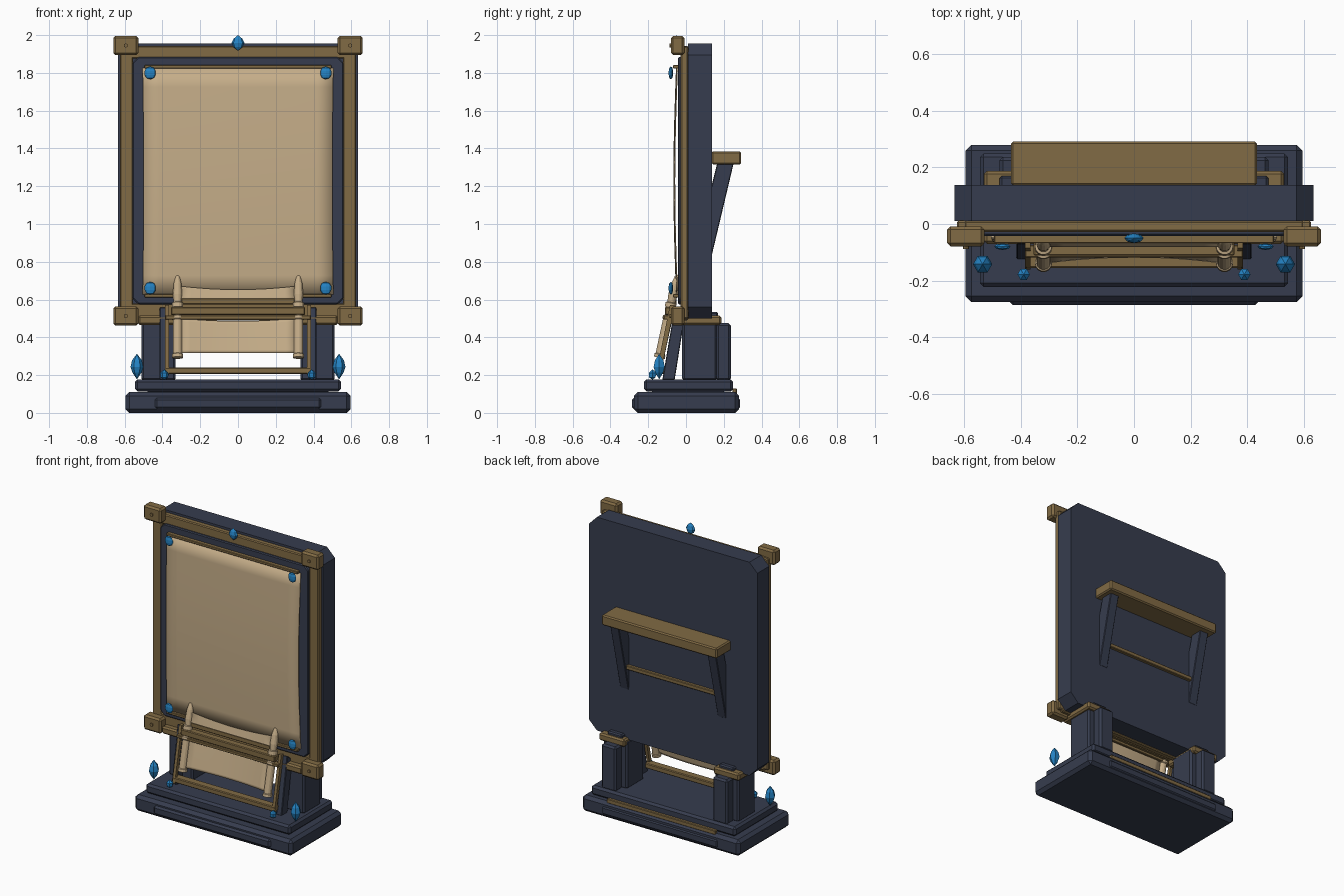
import bpy, bmesh, math
from mathutils import Matrix, Vector

old = bpy.data.objects.get("Cube")
if old:
    bpy.data.objects.remove(old)


def material(name, rgb):
    m = bpy.data.materials.new(name)
    m.use_nodes = True
    m.diffuse_color = (*rgb, 1)
    m.node_tree.nodes["Principled BSDF"].inputs["Base Color"].default_value = (*rgb, 1)
    return m


NAVY = material("dark navy", (0.037, 0.046, 0.077))
GOLD = material("dull gold", (0.22, 0.145, 0.058))
PAPER = material("parchment", (0.56, 0.42, 0.25))
BLUE = material("crystal blue", (0.018, 0.23, 0.56))


def finish(name, bm, mat, bevel=0.0, smooth=False):
    bmesh.ops.recalc_face_normals(bm, faces=bm.faces)
    me = bpy.data.meshes.new(name)
    bm.to_mesh(me)
    bm.free()
    me.materials.append(mat)
    ob = bpy.data.objects.new(name, me)
    bpy.context.collection.objects.link(ob)
    if smooth:
        for p in me.polygons:
            p.use_smooth = True
    if bevel:
        mod = ob.modifiers.new("bevel", "BEVEL")
        mod.width = bevel
        mod.segments = 1
    return ob


def box(name, x, y, z, mat, bevel=0.0):
    bm = bmesh.new()
    bmesh.ops.create_cube(bm, size=1)
    for v in bm.verts:
        v.co = [(r[0] + r[1]) / 2 + c * (r[1] - r[0]) for c, r in zip(v.co, (x, y, z))]
    return finish(name, bm, mat, bevel)


def prism(name, outline, axis, lo, hi, mat, bevel=0.0):
    """Extrude a 2D outline along axis 'x' (outline in y,z) or 'y' (outline in x,z)."""
    bm = bmesh.new()
    put = (lambda a, b, d: (d, a, b)) if axis == "x" else (lambda a, b, d: (a, d, b))
    face = bm.faces.new([bm.verts.new(put(a, b, lo)) for a, b in outline])
    new = bmesh.ops.extrude_face_region(bm, geom=[face])["geom"]
    move = Vector(put(0, 0, hi - lo))
    bmesh.ops.translate(bm, vec=move, verts=[g for g in new if isinstance(g, bmesh.types.BMVert)])
    return finish(name, bm, mat, bevel)


def lathe(name, profile, loc, mat, segs=12, tilt=0.0, squash=1.0, smooth=False):
    """Revolve (radius, height) points around a vertical axis."""
    bm = bmesh.new()
    vs = [bm.verts.new((r, 0, h)) for r, h in profile]
    edges = [bm.edges.new(p) for p in zip(vs, vs[1:])]
    bmesh.ops.spin(bm, geom=vs + edges, cent=(0, 0, 0), axis=(0, 0, 1),
                   angle=math.tau, steps=segs)
    bmesh.ops.remove_doubles(bm, verts=bm.verts, dist=0.0005)
    mat4 = Matrix.Translation(loc) @ Matrix.Rotation(tilt, 4, "X") @ Matrix.Diagonal((1, squash, 1, 1))
    bmesh.ops.transform(bm, matrix=mat4, verts=bm.verts)
    return finish(name, bm, mat, smooth=smooth)


def sheet(name, half_w, z0, z1, depth, mat, sag=0.0, thick=0.006):
    """Gently curved sheet; depth(u, t) gives y, sag bows the ends upward."""
    bm = bmesh.new()
    n = 12
    bmesh.ops.create_grid(bm, x_segments=n, y_segments=n, size=1)
    for v in bm.verts:
        u, t = v.co.x, (v.co.y + 1) / 2
        waist = 1 - 0.012 * math.sin(math.pi * t)
        v.co = (u * half_w * waist, depth(u, t), z0 + (z1 - z0) * t + sag * t * (u * u - 1))
    ob = finish(name, bm, mat, smooth=True)
    mod = ob.modifiers.new("thickness", "SOLIDIFY")
    mod.thickness = thick
    mod.offset = 0
    return ob


def octagon(w, z0, z1, c):
    return [(-w + c, z0), (w - c, z0), (w, z0 + c), (w, z1 - c),
            (w - c, z1), (-w + c, z1), (-w, z1 - c), (-w, z0 + c)]


def span(s, a, b):
    return sorted((s * a, s * b))


# Stepped base
box("base_slab", (-.595, .595), (-.275, .28), (0, .11), NAVY, .02)
box("base_center_plate", (-.44, .44), (-.287, .287), (.02, .08), NAVY, .012)
box("base_step", (-.545, .545), (-.222, .25), (.113, .178), NAVY, .014)
box("base_core", (-.48, .48), (-.18, .2), (.1, .12), NAVY)
box("base_back_trim", (-.41, .41), (.245, .27), (.1, .13), GOLD, .004)

# Main board and its framing
prism("board", octagon(.635, .5, 1.955, .06), "y", .01, .138, NAVY)
prism("inner_panel", octagon(.558, .575, 1.885, .03), "y", -.042, .012, NAVY, .006)
box("frame_top", (-.6, .6), (-.028, .012), (1.875, 1.942), GOLD, .006)
box("frame_bottom", (-.6, .6), (-.028, .012), (.49, .58), GOLD, .006)
for z in (.62, 1.832):
    box("sheet_rail", (-.495, .495), (-.068, -.04), (z - .009, z + .009), GOLD, .003)
sheet("notice_sheet", .505, .628, 1.825,
      lambda u, t: -.05 - .014 * math.sin(math.pi * t) + .004 * u * u, PAPER)

# Shelf on the back
box("back_shelf", (-.435, .435), (.136, .292), (1.315, 1.385), GOLD, .008)
box("back_rod", (-.36, .36), (.14, .165), (.99, 1.018), GOLD, .004)

# Gem outlines
GEM = [(0, 0), (.024, .035), (.034, .065), (.026, .1), (0, .135)]
SHORT = [(0, 0), (.02, .012), (.022, .035), (0, .055)]
STUD = [(0, -.034), (.02, -.027), (.029, -.01), (.029, .01), (.02, .027), (0, .034)]
lathe("crown_gem", [(0, 0), (.024, .018), (.034, .04), (.024, .062), (0, .082)],
      (0, -.05, 1.918), BLUE, 8, squash=.5)

LEAN = -math.atan(.215)      # tilt of the scroll stand


def lean_y(z):
    return -.14 + (z - .3) * .215


for s in (-1, 1):
    box("frame_side", span(s, .555, .626), (-.028, .012), (.5, 1.94), GOLD, .006)

    # Corner blocks with rivets
    for z in (.513, 1.945):
        box("corner_block", span(s, .528, .66), (-.08, -.008), (z - .051, z + .051), GOLD, .012)
        lathe("rivet", [(0, -.006), (.011, -.006), (.011, .006), (0, .006)],
              (s * .594, -.082, z), GOLD, 8, tilt=math.pi / 2)

    # Sheet studs and base crystals
    for z in (.66, 1.8):
        lathe("sheet_stud", STUD, (s * .465, -.08, z), BLUE, 8, squash=.4)
    lathe("large_crystal", GEM, (s * .535, -.142, .178), BLUE, 6)
    lathe("small_crystal", SHORT, (s * .39, -.178, .176), BLUE, 6)

    # Posts holding up the board
    box("post", span(s, .33, .512), (-.02, .165), (.17, .5), NAVY, .012)
    box("post_buttress", span(s, .365, .475), (.16, .237), (.17, .475), NAVY, .012)
    box("post_cap", span(s, .335, .53), (-.07, .187), (.465, .515), GOLD, .01)
    box("post_cap_block", span(s, .365, .475), (.13, .17), (.5, .535), NAVY, .008)

    # Shelf brackets
    prism("shelf_bracket", [(.13, .84), (.138, .84), (.252, 1.32), (.165, 1.32), (.13, 1.18)],
          "x", *span(s, .335, .4), NAVY, .004)

    # Scroll stand sides: dark cheek with gold edging
    prism("stand_cheek", [(-.125, .175), (-.06, .175), (-.005, .52), (-.06, .56)],
          "x", *span(s, .375, .415), NAVY, .004)
    prism("stand_edge", [(-.16, .2), (-.135, .2), (-.06, .57), (-.085, .57)],
          "x", *span(s, .366, .386), GOLD)

    # Scroll roller with pointed finial
    lathe("scroll_roller", [(0, 0), (.03, 0), (.03, .018), (.025, .022), (.025, .205),
                            (.029, .21), (.029, .225), (.018, .23), (.018, .27), (.03, .272),
                            (.03, .296), (.021, .3), (.025, .34), (.021, .4), (.011, .44), (0, .452)],
          (s * .32, lean_y(.295), .292), PAPER, 14, tilt=LEAN)

# Scroll stand bars and scroll
box("stand_ledge", (-.385, .385), (-.155, -.1), (.205, .24), GOLD, .005)
box("stand_mid_bar", (-.385, .385), (-.118, -.075), (.495, .515), GOLD, .003)
box("stand_top_bar", (-.355, .355), (-.112, -.062), (.518, .56), GOLD, .005)
box("stand_back_bar", (-.3, .3), (-.082, -.05), (.575, .608), GOLD, .004)
sheet("scroll_lower", .305, .318, .5,
      lambda u, t: lean_y(.318 + .182 * t) + .02 * (1 - u * u), PAPER, sag=.015)
sheet("scroll_upper", .3, .605, .67,
      lambda u, t: -.078 + .012 * t, PAPER, sag=.018)
